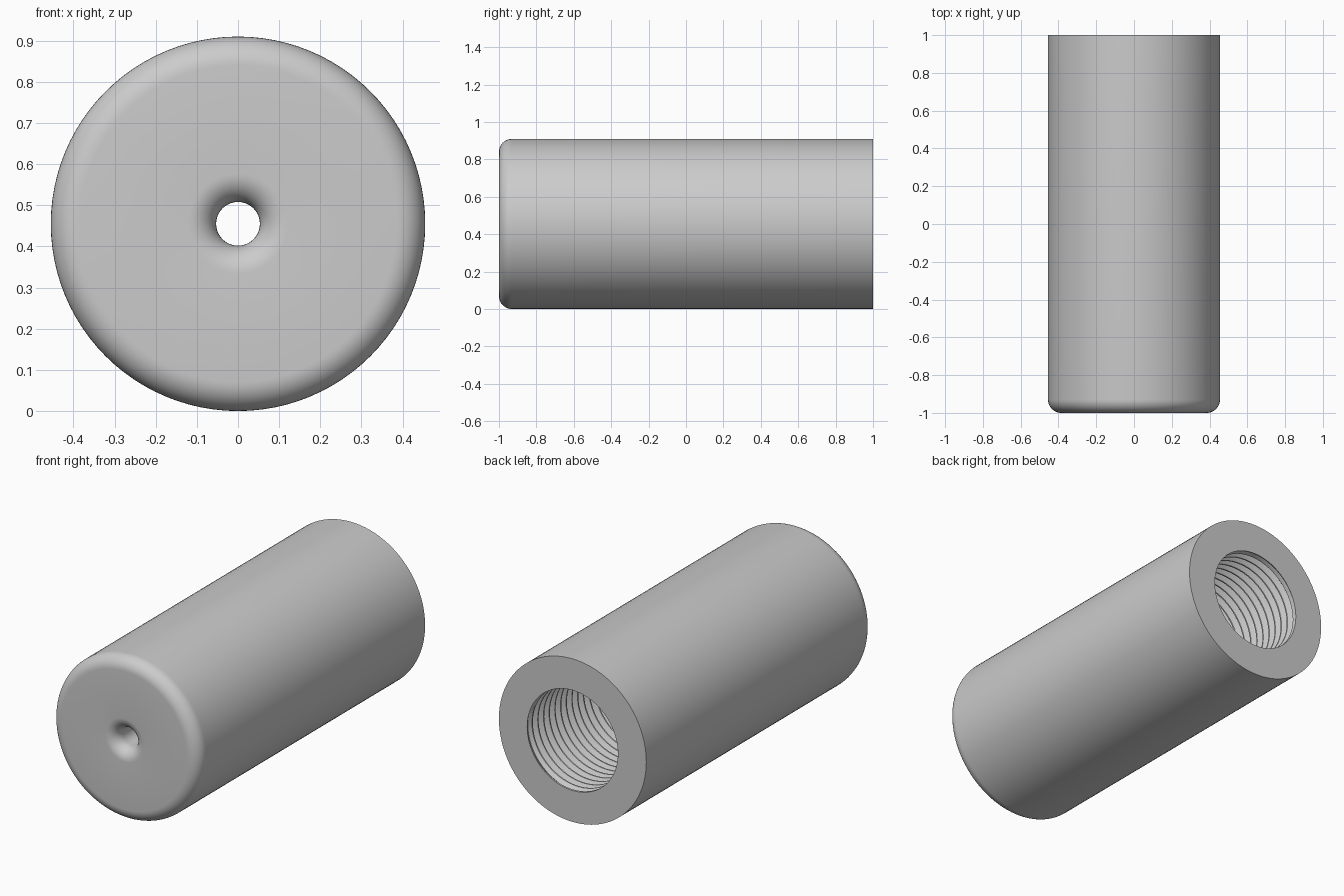
import bpy
import bmesh
from math import sin, cos, pi, radians

cube = bpy.data.objects.get("Cube")
if cube:
    bpy.data.objects.remove(cube, do_unlink=True)

SEGMENTS = 96
RADIUS, BORE, HOLE = 0.455, 0.28, 0.053
FRONT, BACK, BORE_END = -1.0, 1.0, -0.75
EDGE, LIP = 0.07, 0.068
PITCH, DEPTH = 0.05, 0.028
THREAD = [(0, 0), (0.15, 0), (0.5, 1), (0.65, 1)]  # one pitch: position, groove depth


def arc(r, y, size, start, end, steps=10):
    angles = [radians(start + (end - start) * i / steps) for i in range(steps + 1)]
    return [(r + size * cos(a), y + size * sin(a)) for a in angles]


def add_surface(bm, rows, point):
    """Skin a tube around the y axis; point(row, column) gives radius and y."""
    def vert(i, j):
        r, y = point(i, j)
        a = 2 * pi * j / SEGMENTS
        return bm.verts.new((r * cos(a), y, RADIUS + r * sin(a)))
    grid = [[vert(i, j) for j in range(SEGMENTS + 1)] for i in range(rows)]
    for low, high in zip(grid, grid[1:]):
        for j in range(SEGMENTS):
            bm.faces.new((low[j], low[j + 1], high[j + 1], high[j]))


# Outer shell, rounded front and small front hole
profile = [(BORE, BORE_END), (HOLE, BORE_END)]
profile += arc(HOLE + LIP, FRONT + LIP, LIP, 180, 270)
profile += arc(RADIUS - EDGE, FRONT + EDGE, EDGE, 270, 360)
profile += [(RADIUS, BACK), (BORE, BACK)]


# Helical thread that fades out at both ends of the bore
def thread_point(i, j):
    turn, step = divmod(i, len(THREAD))
    offset, groove = THREAD[step]
    y = BORE_END + PITCH * (turn + offset + j / SEGMENTS - 1)
    y = min(max(y, BORE_END), BACK)
    fade = min(1, (y - BORE_END) / PITCH, (BACK - y) / PITCH)
    return BORE + DEPTH * groove * fade, y


bm = bmesh.new()
add_surface(bm, len(profile), lambda i, j: profile[i])
turns = round((BACK - BORE_END) / PITCH) + 1
add_surface(bm, turns * len(THREAD) + 1, thread_point)
bmesh.ops.remove_doubles(bm, verts=bm.verts, dist=0.00005)
bmesh.ops.recalc_face_normals(bm, faces=bm.faces)

mesh = bpy.data.meshes.new("threaded_sleeve")
bm.to_mesh(mesh)
bm.free()
sleeve = bpy.data.objects.new("threaded_sleeve", mesh)
bpy.context.collection.objects.link(sleeve)

# Plain grey finish
grey = bpy.data.materials.new("plain_grey")
grey.use_nodes = True
grey.diffuse_color = (0.6, 0.6, 0.6, 1)
grey.node_tree.nodes["Principled BSDF"].inputs["Base Color"].default_value = grey.diffuse_color
mesh.materials.append(grey)

bpy.ops.object.select_all(action="DESELECT")
sleeve.select_set(True)
bpy.context.view_layer.objects.active = sleeve
bpy.ops.object.shade_smooth_by_angle(angle=radians(30))
